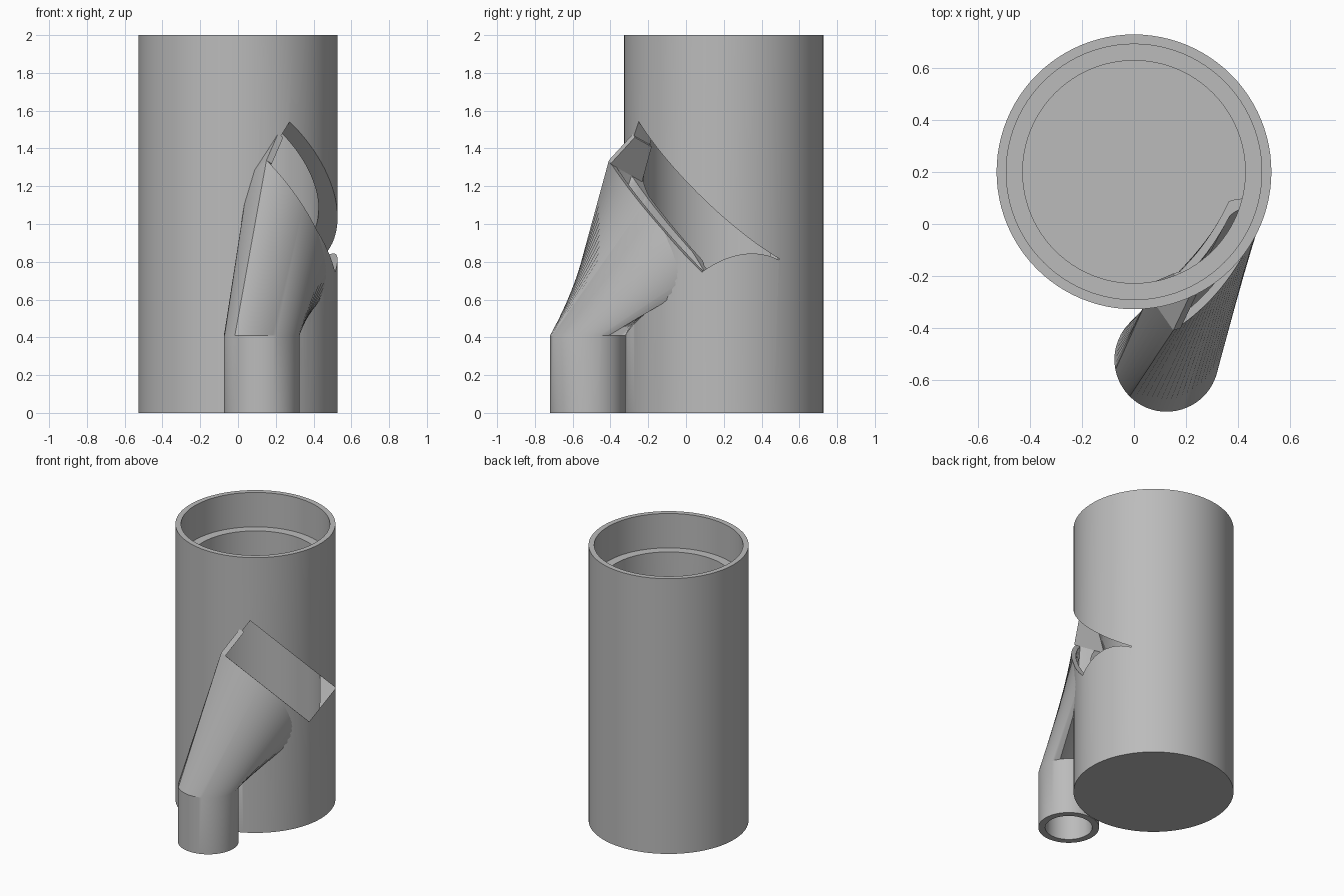
import bpy, bmesh, math
from mathutils import Vector

if bpy.data.objects.get("Cube"):
    bpy.data.objects.remove(bpy.data.objects["Cube"])

grey = bpy.data.materials.new("plain_grey")
grey.use_nodes = True
colour = (0.5, 0.5, 0.5, 1)
grey.diffuse_color = colour
grey.node_tree.nodes["Principled BSDF"].inputs["Base Color"].default_value = colour

# Tilted frame of the slot: W runs along it, V outwards, N square to the mouth
N = Vector((0.319, 0.624, 0.713)).normalized()
V = Vector((0.516, -0.743, 0.42)).normalized()
W = N.cross(V)
LEFT, MOUTH, SLOT_TOP = -0.726, 0.747, 1.03
PIPE_X, PIPE_Y, PIPE_TOP = 0.125, -0.52, 0.41
COUNT = 64


def place(w, v, n):
    return W * w + V * v + N * n


def add_object(name, bm):
    bmesh.ops.remove_doubles(bm, verts=bm.verts, dist=1e-5)
    bmesh.ops.recalc_face_normals(bm, faces=bm.faces)
    mesh = bpy.data.meshes.new(name)
    bm.to_mesh(mesh)
    bm.free()
    mesh.materials.append(grey)
    obj = bpy.data.objects.new(name, mesh)
    bpy.context.collection.objects.link(obj)
    return obj


def loft(name, rings):
    bm = bmesh.new()
    loops = [[bm.verts.new(p) for p in ring] for ring in rings]
    for a, b in zip(loops, loops[1:]):
        for i in range(len(a)):
            j = (i + 1) % len(a)
            bm.faces.new((a[i], a[j], b[j], b[i]))
    bm.faces.new(loops[0][::-1])
    bm.faces.new(loops[-1])
    return add_object(name, bm)


def prism(name, outline, w0, w1):
    return loft(name, [[place(w, v, n) for v, n in outline] for w in (w0, w1)])


def circle(radius, z):
    start = math.radians(225)
    return [Vector((PIPE_X + radius * math.cos(start + math.tau * i / COUNT),
                    PIPE_Y + radius * math.sin(start + math.tau * i / COUNT), z))
            for i in range(COUNT)]


def mouth_ring(inset, n):
    # Curved band, resampled evenly around its outline
    def curve(s):
        return 0.945 - 0.25 * s - 0.46 * s * s
    front = [inset + (0.762 - 2 * inset) * i / 20 for i in range(21)]
    back = [0.587 - inset + (2 * inset - 0.587) * i / 20 for i in range(21)]
    pts = [(s, curve(s) - inset) for s in front]
    pts += [(s, curve(s) - 0.18 + inset) for s in back]
    pts = [Vector(p) for p in pts]
    pts.append(pts[0])
    lengths = [(b - a).length for a, b in zip(pts, pts[1:])]
    step = sum(lengths) / COUNT
    ring, k, passed = [], 0, 0.0
    for i in range(COUNT):
        while passed + lengths[k] < i * step:
            passed += lengths[k]
            k += 1
        p = pts[k].lerp(pts[k + 1], (i * step - passed) / lengths[k])
        ring.append(place(LEFT + p.x, p.y, n))
    return ring


def cut(obj, cutters):
    for cutter in cutters:
        mod = obj.modifiers.new("cut", 'BOOLEAN')
        mod.operation = 'DIFFERENCE'
        mod.solver = 'EXACT'
        mod.object = cutter
    bpy.context.view_layer.update()
    graph = bpy.context.evaluated_depsgraph_get()
    mesh = bpy.data.meshes.new_from_object(obj.evaluated_get(graph))
    obj.modifiers.clear()
    obj.data = mesh


# Main cup with a stepped bore
bm = bmesh.new()
profile = [(0, 0), (0.527, 0), (0.527, 2), (0.49, 2), (0.49, 1.75),
           (0.427, 1.75), (0.427, 0.1), (0, 0.1)]
verts = [bm.verts.new((r, 0.2, z)) for r, z in profile]
edges = [bm.edges.new(pair) for pair in zip(verts, verts[1:])]
bmesh.ops.spin(bm, geom=verts + edges, cent=(0, 0.2, 0), axis=(0, 0, 1),
               angle=math.tau, steps=96)
cup = add_object("main_cup", bm)

# Spout: round pipe blending into the curved mouth
spout = loft("side_spout", [circle(0.2, 0), circle(0.2, PIPE_TOP), mouth_ring(0, MOUTH)])

# Cutters for the passage and the slanted slot
passage = loft("passage_cutter", [circle(0.155, -0.1), circle(0.155, PIPE_TOP),
                                  mouth_ring(0.035, MOUTH), mouth_ring(0.035, MOUTH + 0.02)])
slot = prism("slot_cutter", [(0.2, MOUTH), (1.3, MOUTH), (1.3, SLOT_TOP), (0.2, SLOT_TOP)],
             LEFT + 0.02, 0.01)
cut(cup, [slot, passage])
cut(spout, [passage])

# Side fin closing the upper end of the mouth
fin = prism("mouth_fin", [(0.945, MOUTH), (0.94, 0.947), (0.82, 0.947), (0.72, MOUTH)],
            LEFT, LEFT + 0.035)

for cutter in (passage, slot):
    bpy.data.objects.remove(cutter)

# Smooth the round walls, keep the rims sharp
bpy.ops.object.select_all(action='DESELECT')
for obj in (cup, spout, fin):
    obj.select_set(True)
bpy.context.view_layer.objects.active = cup
bpy.ops.object.shade_smooth_by_angle(angle=math.radians(30))
